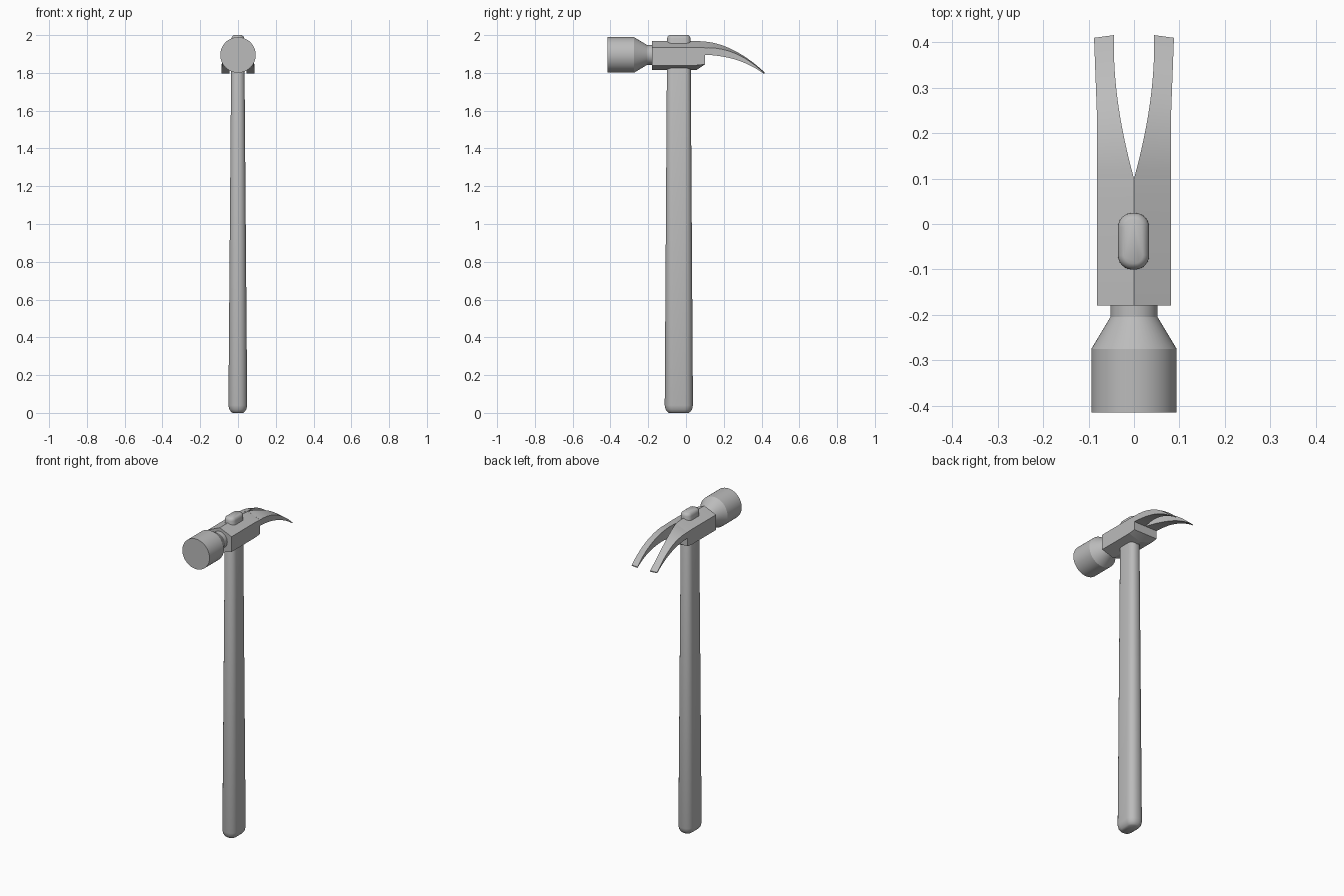
import bpy, bmesh, math

cube = bpy.data.objects.get("Cube")
if cube:
    bpy.data.objects.remove(cube, do_unlink=True)

grey = bpy.data.materials.new("plain_grey")
grey.use_nodes = True
grey.diffuse_color = (0.5, 0.5, 0.5, 1)
grey.node_tree.nodes["Principled BSDF"].inputs["Base Color"].default_value = (0.5, 0.5, 0.5, 1)


def loft(name, rings, keep=lambda quad: True, angle=30, mirror=False):
    """Skin closed rings of points, capping both ends."""
    bm = bmesh.new()
    rows = [[bm.verts.new(p) for p in ring] for ring in rings]
    for a, b in zip(rows, rows[1:]):
        for i in range(len(a)):
            j = (i + 1) % len(a)
            quad = [a[i], a[j], b[j], b[i]]
            if keep(quad):
                bm.faces.new(quad)
    bm.faces.new(rows[0])
    bm.faces.new(rows[-1])
    if mirror:
        half = bm.verts[:] + bm.edges[:] + bm.faces[:]
        copy = bmesh.ops.duplicate(bm, geom=half)["geom"]
        for v in copy:
            if isinstance(v, bmesh.types.BMVert):
                v.co.x *= -1
        bmesh.ops.remove_doubles(bm, verts=bm.verts[:], dist=0.0002)
    bmesh.ops.recalc_face_normals(bm, faces=bm.faces[:])
    mesh = bpy.data.meshes.new(name)
    bm.to_mesh(mesh)
    bm.free()
    mesh.materials.append(grey)
    obj = bpy.data.objects.new(name, mesh)
    bpy.context.collection.objects.link(obj)
    bpy.ops.object.select_all(action="DESELECT")
    obj.select_set(True)
    bpy.context.view_layer.objects.active = obj
    bpy.ops.object.shade_smooth_by_angle(angle=math.radians(angle))
    return obj


def rounded_ring(hx, hy, r, z, steps=6):
    """Rounded rectangle in the horizontal plane."""
    ring = []
    for k, (sx, sy) in enumerate([(1, 1), (-1, 1), (-1, -1), (1, -1)]):
        for s in range(steps + 1):
            t = math.pi / 2 * (k + s / steps)
            ring.append((sx * (hx - r) + r * math.cos(t),
                         sy * (hy - r) + r * math.sin(t), z))
    return ring


# Handle: tapered rounded bar with softened ends
rings = []
for z, inset in [(0, .022), (.006, .014), (.018, .005), (.04, 0),
                 (1.982, 0), (1.993, .004), (2, .013)]:
    t = z / 2
    hx, hy = .05 - .016 * t - inset, .075 - .013 * t - inset
    rings.append(rounded_ring(hx, hy, hx * .9, z))
handle = loft("handle", rings, angle=50)
handle.location = (-.001, -.038, 0)

# Striking face: turned profile along the length of the head
rings = []
for y, r in [(-.415, .094), (-.275, .094), (-.205, .052), (-.17, .052)]:
    rings.append([(r * math.cos(a), y, 1.895 + r * math.sin(a))
                  for a in (math.tau * i / 48 for i in range(48))])
loft("striking_face", rings)

# Head body: ridged six-sided block with a sloped lower rear end
CHEEK = .081


def half_section(y, xi, xo, top, edge, low, base, skew=0):
    return [(xi, y + skew, top), (xo, y, edge), (xo, y, low), (xi, y + skew, base)]


def off_centre(quad):
    return any(abs(v.co.x) > .0005 for v in quad)


body = [half_section(-.18, 0, CHEEK, 1.97, 1.935, 1.84, 1.815),
        half_section(.055, 0, CHEEK, 1.97, 1.935, 1.84, 1.815),
        half_section(.1, 0, CHEEK, 1.965, 1.933, 1.845, 1.845)]
loft("head_body", body, off_centre, 20, True)


# Claw: two curved prongs spreading from a V notch
def blend(t, a, b, c, d):
    """Cubic curve through four control values."""
    s = 1 - t
    return s**3 * a + 3 * s * s * t * b + 3 * s * t * t * c + t**3 * d


prongs = []
for i in range(17):
    t = i / 16
    y = .1 + .31 * t
    gap = 0 if i == 0 else blend(t, 0, .029, .047, .044)
    outer = CHEEK + .007 * max(0, (t - .4) / .6)
    top = blend(t, 1.966, 1.956, 1.9, 1.803)
    edge = min(top, blend(t, 1.933, 1.936, 1.9, 1.802))
    under = min(edge - .001, blend(t, 1.896, 1.892, 1.87, 1.797))
    prongs.append(half_section(y, gap, outer, top, edge, under, under, .006 * t))
loft("claw", prongs, off_centre, 20, True)
